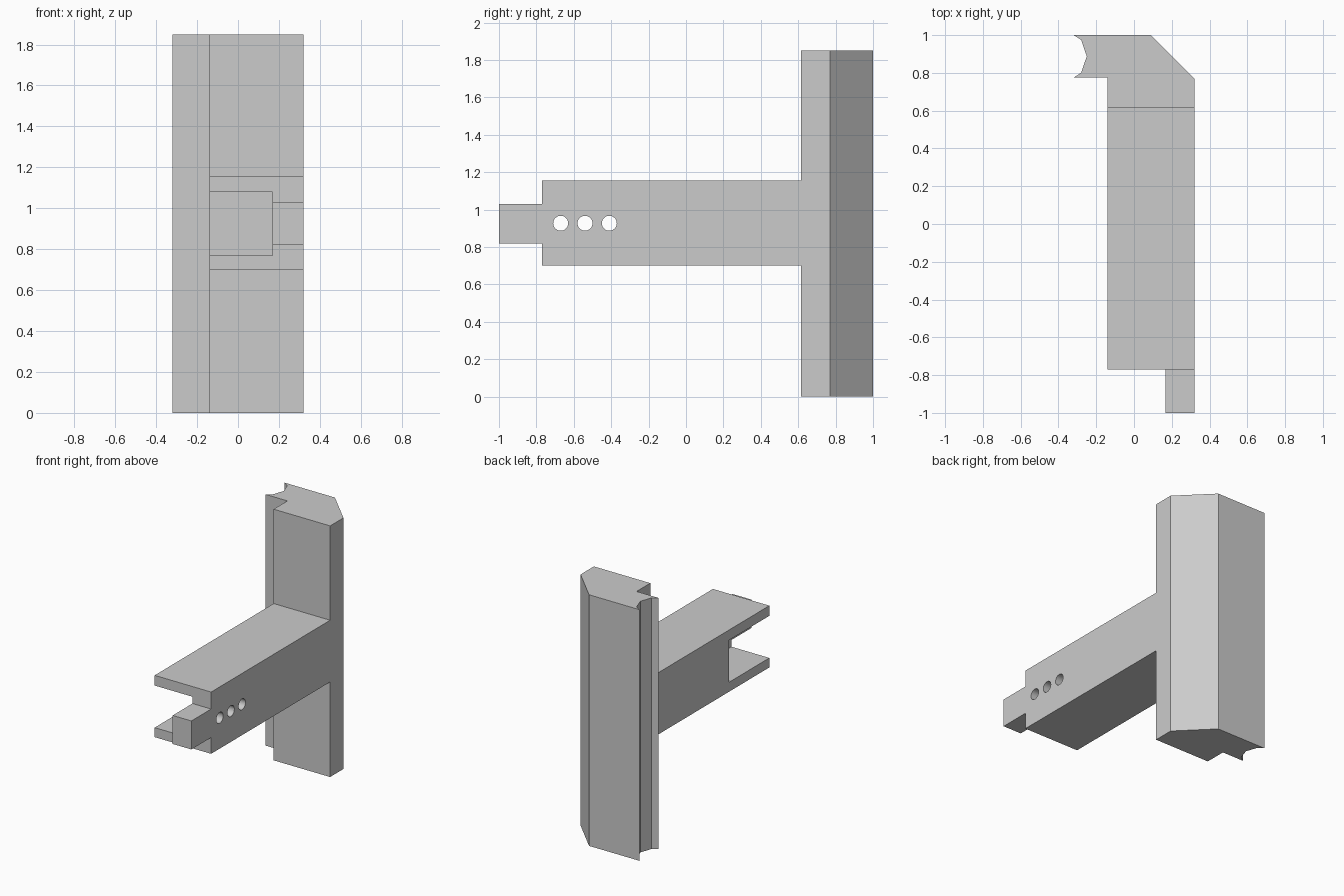
import bpy
import bmesh
import math
from mathutils import Matrix

cube = bpy.data.objects.get("Cube")
if cube:
    bpy.data.objects.remove(cube, do_unlink=True)

grey = bpy.data.materials.new("plain grey")
grey.use_nodes = True
colour = (0.6, 0.6, 0.6, 1)
grey.diffuse_color = colour
grey.node_tree.nodes["Principled BSDF"].inputs["Base Color"].default_value = colour


def make_object(name, bm):
    bmesh.ops.recalc_face_normals(bm, faces=bm.faces)
    mesh = bpy.data.meshes.new(name)
    bm.to_mesh(mesh)
    bm.free()
    mesh.materials.append(grey)
    obj = bpy.data.objects.new(name, mesh)
    bpy.context.collection.objects.link(obj)
    return obj


def box(name, x, y, z):
    bm = bmesh.new()
    bmesh.ops.create_cube(bm, size=1)
    for v in bm.verts:
        v.co = [lo + (hi - lo) * (c + 0.5) for c, (lo, hi) in zip(v.co, (x, y, z))]
    return make_object(name, bm)


def prism(name, outline, height):
    bm = bmesh.new()
    face = bm.faces.new([bm.verts.new((x, y, 0)) for x, y in outline])
    top = bmesh.ops.extrude_face_region(bm, geom=[face])["geom"]
    bmesh.ops.translate(bm, vec=(0, 0, height),
                        verts=[g for g in top if isinstance(g, bmesh.types.BMVert)])
    return make_object(name, bm)


def pin(name, y, z, radius):
    bm = bmesh.new()
    bmesh.ops.create_cone(bm, cap_ends=True, segments=32, radius1=radius,
                          radius2=radius, depth=0.4,
                          matrix=Matrix.Translation((0.25, y, z))
                          @ Matrix.Rotation(math.pi / 2, 4, "Y"))
    return make_object(name, bm)


def combine(target, other, operation):
    mod = target.modifiers.new(operation.lower(), "BOOLEAN")
    mod.object = other
    mod.operation = operation
    mod.solver = "EXACT"
    bpy.context.view_layer.objects.active = target
    bpy.ops.object.modifier_apply(modifier=mod.name)
    bpy.data.objects.remove(other, do_unlink=True)


# Upright plate with a chamfered back corner and a grooved edge
bracket = prism("bracket", [
    (-0.32, 1), (0.09, 1), (0.32, 0.77), (0.32, 0.615), (-0.14, 0.615),
    (-0.14, 0.775), (-0.32, 0.775), (-0.28, 0.80), (-0.25, 0.888), (-0.28, 0.975),
], 1.85)

# Arm and the tongue at its front end
combine(bracket, box("arm", (-0.14, 0.32), (-0.77, 0.7), (0.70, 1.155)), "UNION")
combine(bracket, box("tongue", (0.168, 0.32), (-1, -0.6), (0.82, 1.03)), "UNION")

# Slot open to the front and the left-hand side of the arm
combine(bracket, box("slot", (-0.4, 0.168), (-1.2, -0.30), (0.77, 1.08)), "DIFFERENCE")

# Row of three pin holes through the slot wall
for i in range(3):
    combine(bracket, pin("pin_hole", -0.67 + 0.13 * i, 0.927, 0.04), "DIFFERENCE")

bpy.ops.object.select_all(action="DESELECT")
bracket.select_set(True)
bpy.context.view_layer.objects.active = bracket
bpy.ops.object.shade_smooth_by_angle(angle=math.radians(20))
